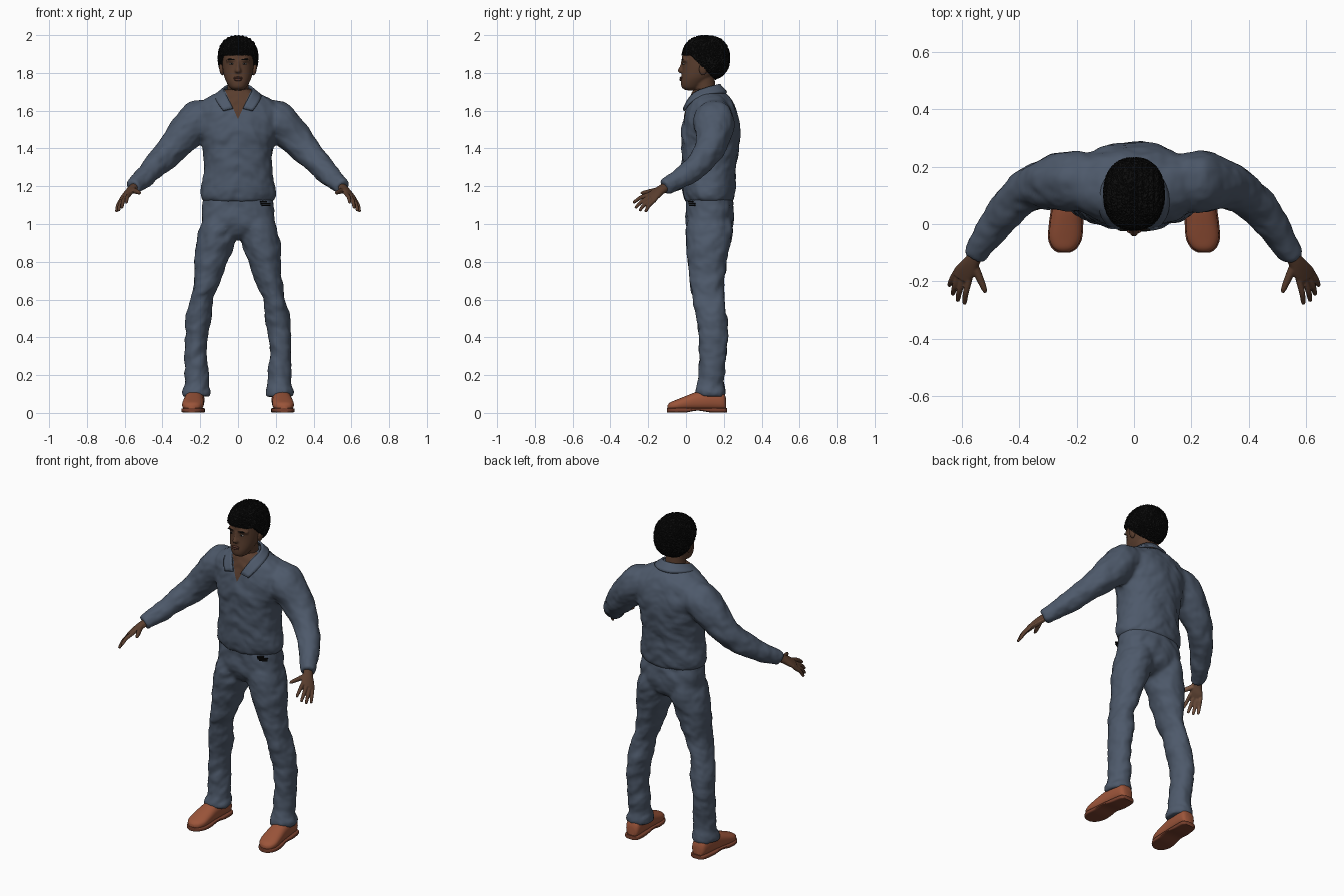
import bpy, bmesh, math, random
from mathutils import Vector, Matrix, noise

random.seed(4)
cube = bpy.data.objects.get("Cube")
if cube:
    bpy.data.objects.remove(cube)


def material(name, r, g, b):
    m = bpy.data.materials.new(name)
    m.use_nodes = True
    m.diffuse_color = (r, g, b, 1)
    bsdf = m.node_tree.nodes["Principled BSDF"]
    bsdf.inputs["Base Color"].default_value = (r, g, b, 1)
    bsdf.inputs["Roughness"].default_value = 0.8
    return m


CLOTH = material("slate blue cloth", 0.075, 0.1, 0.145)
SKIN = material("brown skin", 0.1, 0.047, 0.027)
PALM = material("light palm skin", 0.22, 0.11, 0.065)
HAIR = material("black hair", 0.004, 0.004, 0.004)
LEATHER = material("tan leather", 0.33, 0.09, 0.042)
SOLE = material("dark sole", 0.19, 0.052, 0.027)
LIPS = material("lip brown", 0.09, 0.035, 0.025)
EYE = material("eye white", 0.3, 0.27, 0.25)


# ---------- helpers ----------
def level(z, cx, rx, front, back):
    """Horizontal section: centre, x axis, y axis."""
    return (cx, (front + back) / 2, z, rx, 0, 0, 0, (back - front) / 2, 0)


def tube(points):
    """Round sections along a path of (x, y, z, radius)."""
    pos = [Vector(p[:3]) for p in points]
    out = []
    for i, p in enumerate(points):
        t = (pos[min(i + 1, len(pos) - 1)] - pos[max(i - 1, 0)]).normalized()
        a = t.cross(Vector((0, 0, 1))).normalized()
        out.append((*pos[i], *(a * p[3]), *(t.cross(a) * p[3])))
    return out


def loft(bm, rings, side=1, n=28, steps=4, power=2.0):
    """Closed skin through the sections, smoothly interpolated."""
    pts = [rings[0]] + list(rings) + [rings[-1]]
    rows = []
    for i in range(len(rings) - 1):
        for s in range(steps + (i == len(rings) - 2)):
            t = s / steps
            rows.append([0.5 * (2 * b + (c - a) * t + (2 * a - 5 * b + 4 * c - d) * t * t
                                + (3 * b - a - 3 * c + d) * t ** 3)
                         for a, b, c, d in zip(*pts[i:i + 4])])
    loops = []
    for r in rows:
        o, ax, ay = Vector(r[:3]), Vector(r[3:6]), Vector(r[6:])
        loop = []
        for k in range(n):
            c, s = math.cos(math.tau * k / n), math.sin(math.tau * k / n)
            c = math.copysign(abs(c) ** (2 / power), c)
            s = math.copysign(abs(s) ** (2 / power), s)
            p = o + ax * c + ay * s
            loop.append(bm.verts.new((p.x * side, p.y, p.z)))
        loops.append(loop)
    for a, b in zip(loops, loops[1:]):
        for k in range(n):
            bm.faces.new((a[k - 1], a[k], b[k], b[k - 1]))
    bm.faces.new(loops[0])
    bm.faces.new(loops[-1])


def finish(name, bm, *mats, angle=60):
    bmesh.ops.recalc_face_normals(bm, faces=bm.faces)
    me = bpy.data.meshes.new(name)
    bm.to_mesh(me)
    bm.free()
    ob = bpy.data.objects.new(name, me)
    bpy.context.collection.objects.link(ob)
    for m in mats:
        me.materials.append(m)
    bpy.ops.object.select_all(action='DESELECT')
    ob.select_set(True)
    bpy.context.view_layer.objects.active = ob
    if angle:
        bpy.ops.object.shade_smooth_by_angle(angle=math.radians(angle))
    return ob


def fuse(ob, voxel, rounds, folds=0.0):
    """Merge overlapping skins into one surface and add cloth folds."""
    mod = ob.modifiers.new("fuse", 'REMESH')
    mod.mode, mod.voxel_size, mod.use_smooth_shade = 'VOXEL', voxel, True
    soft = ob.modifiers.new("soften", 'SMOOTH')
    soft.factor, soft.iterations = 0.5, rounds
    for m in ("fuse", "soften"):
        bpy.ops.object.modifier_apply(modifier=m)
    if folds:
        normals = [v.normal.copy() for v in ob.data.vertices]
        for v, nrm in zip(ob.data.vertices, normals):
            q = Vector((v.co.x * 13, v.co.y * 13, v.co.z * 17 + abs(v.co.x) * 8))
            v.co += nrm * folds * (noise.noise(q) + 0.4 * noise.noise(q * 2.3))


def ellipsoid(name, centre, radii, mat, tilt=0.0):
    bm = bmesh.new()
    bmesh.ops.create_icosphere(bm, subdivisions=3, radius=1)
    bm.transform(Matrix.Translation(centre) @ Matrix.Rotation(tilt, 4, 'Y')
                 @ Matrix.Diagonal((*radii, 1)))
    return finish(name, bm, mat)


# ---------- shirt: torso and sleeves ----------
bm = bmesh.new()
loft(bm, [level(1.12, 0, .183, .0, .245), level(1.145, 0, .198, -.012, .256),
          level(1.19, 0, .197, -.017, .26), level(1.3, 0, .182, -.022, .264),
          level(1.4, 0, .188, -.024, .28), level(1.48, 0, .208, -.024, .287),
          level(1.55, 0, .225, -.014, .282), level(1.61, 0, .225, .0, .264),
          level(1.66, 0, .175, .018, .235), level(1.695, 0, .105, .03, .2),
          level(1.715, 0, .07, .045, .175)], n=40, power=2.15)
sleeve = tube([(.11, .15, 1.58, .08), (.2, .148, 1.555, .105), (.28, .145, 1.48, .096),
               (.36, .12, 1.388, .078), (.43, .065, 1.315, .067), (.49, -.01, 1.255, .057),
               (.535, -.08, 1.213, .046), (.556, -.115, 1.194, .041)])
for side in (1, -1):
    loft(bm, sleeve, side)
shirt = finish("shirt", bm, CLOTH, SKIN)
fuse(shirt, 0.011, 5, 0.008)

# open neck: cut the V edges, then colour the faces between them
bm = bmesh.new()
bm.from_mesh(shirt.data)
SLOPE, TIP = 0.45, 1.555
for side in (1, -1):
    near = [f for f in bm.faces if f.calc_center_median().y < .09
            and f.calc_center_median().z > TIP - .03 and abs(f.calc_center_median().x) < .13]
    geom = set(near) | {e for f in near for e in f.edges} | {v for f in near for v in f.verts}
    bmesh.ops.bisect_plane(bm, geom=list(geom), dist=1e-5, plane_co=(0, 0, TIP),
                           plane_no=Vector((side, 0, -SLOPE)).normalized())
for f in bm.faces:
    c = f.calc_center_median()
    f.material_index = int(c.y < .09 and abs(c.x) < SLOPE * (c.z - TIP))
bm.to_mesh(shirt.data)
bm.free()

# ---------- collar ----------
inner = [(.026, -.01, 1.612), (.066, .026, 1.69), (.083, .1, 1.718), (.05, .165, 1.735), (0, .18, 1.74)]
outer = [(.078, -.012, 1.6), (.117, .02, 1.65), (.128, .11, 1.69), (.075, .2, 1.695), (0, .222, 1.695)]
bm = bmesh.new()
rows = [[bm.verts.new(p) for p in edge] for edge in (inner, outer)]
for k in range(4):
    bm.faces.new((rows[0][k], rows[0][k + 1], rows[1][k + 1], rows[1][k]))
collar = finish("collar", bm, CLOTH)
collar.modifiers.new("other half", 'MIRROR')
sub = collar.modifiers.new("round", 'SUBSURF')
sub.levels = sub.render_levels = 2
sub.boundary_smooth = 'PRESERVE_CORNERS'
thick = collar.modifiers.new("thickness", 'SOLIDIFY')
thick.thickness, thick.offset = 0.012, 0

# ---------- trousers ----------
bm = bmesh.new()
loft(bm, [level(1.15, 0, .18, .005, .24), level(1.08, 0, .192, .0, .252),
          level(1.0, 0, .192, .0, .25), level(.95, 0, .16, .025, .225),
          level(.915, 0, .07, .07, .17)], n=40, power=2.3)
leg = [level(1.05, .1, .075, .02, .23), level(.98, .107, .098, .0, .248),
       level(.9, .121, .103, .0, .235), level(.8, .143, .088, .01, .217),
       level(.7, .162, .07, .02, .204), level(.6, .193, .06, .036, .202),
       level(.5, .209, .068, .056, .218), level(.4, .222, .061, .068, .222),
       level(.3, .225, .058, .07, .212), level(.2, .221, .066, .068, .204),
       level(.15, .221, .064, .06, .2), level(.115, .221, .077, .045, .206),
       level(.088, .221, .073, .047, .204)]
for side in (1, -1):
    loft(bm, leg, side)
trousers = finish("trousers", bm, CLOTH)
fuse(trousers, 0.011, 4, 0.008)

# ---------- dark marks on the left hip ----------
for k, (x, z, w) in enumerate([(.135, 1.118, .02), (.145, 1.108, .028), (.148, 1.098, .024)]):
    y = .125 - .127 * (1 - (x / .192) ** 2.3) ** (1 / 2.3)
    bm = bmesh.new()
    bmesh.ops.create_cube(bm, size=1)
    bm.transform(Matrix.Translation((x, y - .002, z)) @ Matrix.Rotation(.55, 4, 'Z')
                 @ Matrix.Diagonal((w * 2, .009, .007, 1)))
    finish(f"hip_mark_{k + 1}", bm, HAIR, angle=0)

# ---------- hands ----------
W = Vector((.047, .028, -.03)).normalized()
F = Vector((.045, -.08, -.06)).normalized()
N = W.cross(F).normalized()
palm = [(*c, *(W * w), *(N * t)) for c, w, t in [
    ((.54, -.092, 1.206), .026, .022), ((.565, -.13, 1.182), .03, .021),
    ((.585, -.16, 1.16), .039, .018), ((.602, -.19, 1.141), .036, .012)]]
fingers = [((.575, -.193, 1.158), (.592, -.28, 1.113)), ((.595, -.19, 1.144), (.616, -.27, 1.085)),
           ((.61, -.182, 1.132), (.633, -.247, 1.07)), ((.62, -.168, 1.125), (.645, -.216, 1.064))]
for side, label in ((1, "left"), (-1, "right")):
    bm = bmesh.new()
    loft(bm, palm, side, n=20)
    for base, tip in fingers:
        a, b = Vector(base), Vector(tip)
        mid = a.lerp(b, .5) + Vector((.003, -.003, .005))
        loft(bm, tube([(*(a - (b - a) * .3), .01), (*a, .0115), (*mid, .0105),
                       (*a.lerp(b, .93), .008), (*b, .004)]), side, n=12)
    loft(bm, tube([(.562, -.135, 1.182, .016), (.54, -.185, 1.173, .0135),
                   (.523, -.225, 1.166, .01), (.518, -.24, 1.163, .005)]), side, n=12)
    hand = finish(label + "_hand", bm, SKIN, PALM)
    fuse(hand, 0.0035, 2)
    down = N if N.z < 0 else -N
    down = Vector((down.x * side, down.y, down.z))
    for p in hand.data.polygons:
        p.material_index = int(p.normal.dot(down) > .35)

# ---------- shoes ----------
last = [(.212, .026, .075), (.195, .043, .11), (.13, .05, .125), (.06, .052, .112),
        (.0, .056, .09), (-.05, .055, .07), (-.083, .039, .056), (-.097, .016, .042)]


def shoe_ring(y, half, low, high):
    return (.237 - y * .07, y, (low + high) / 2, half, 0, 0, 0, 0, (high - low) / 2)


for side, label in ((1, "left"), (-1, "right")):
    bm = bmesh.new()
    loft(bm, [shoe_ring(y, w, .012, top) for y, w, top in last], side, power=2.4)
    finish(label + "_shoe", bm, LEATHER)
    bm = bmesh.new()
    loft(bm, [shoe_ring(y * 1.03, w + .004, .012 if .0 < y < .1 else .002, .026)
              for y, w, top in last], side, power=5)
    finish(label + "_sole", bm, SOLE, angle=40)

# ---------- head and neck ----------
bm = bmesh.new()
loft(bm, [level(1.708, 0, .025, .0, .05), level(1.722, 0, .043, -.022, .075),
          level(1.75, 0, .06, -.027, .11), level(1.78, 0, .073, -.024, .145),
          level(1.82, 0, .081, -.02, .175), level(1.86, 0, .084, -.02, .195),
          level(1.9, 0, .083, -.018, .2), level(1.94, 0, .074, .005, .19),
          level(1.97, 0, .04, .05, .14)], n=32, power=2.15)
loft(bm, [level(1.58, 0, .07, .06, .17), level(1.68, 0, .06, .052, .16),
          level(1.73, 0, .057, .04, .155), level(1.79, 0, .06, .03, .15)])
loft(bm, [level(1.868, 0, .009, -.024, .01), level(1.835, 0, .011, -.033, .01),
          level(1.812, 0, .018, -.045, .01), level(1.8, 0, .015, -.036, .01)], n=16)
for side in (1, -1):  # brow ridges and cheekbones
    loft(bm, tube([(.008, -.012, 1.866, .008), (.035, -.011, 1.871, .011),
                   (.062, .008, 1.864, .008)]), side, n=12)
head = finish("head", bm, SKIN)
fuse(head, 0.005, 4)
ellipsoid("upper_lip", (0, -.025, 1.774), (.025, .009, .006), LIPS)
ellipsoid("lower_lip", (0, -.026, 1.764), (.022, .009, .007), LIPS)
for side, label in ((1, "left"), (-1, "right")):
    ellipsoid(label + "_ear", (side * .088, .09, 1.82), (.011, .021, .033), SKIN, side * .15)
    ellipsoid(label + "_eye", (side * .034, -.011, 1.848), (.013, .007, .005), EYE)
    ellipsoid(label + "_pupil", (side * .034, -.016, 1.848), (.005, .004, .005), HAIR)
    ellipsoid(label + "_eyebrow", (side * .036, -.019, 1.871), (.021, .006, .004), HAIR, side * -.08)

# ---------- hair: lumpy cap trimmed along the hairline ----------
bm = bmesh.new()
bmesh.ops.create_icosphere(bm, subdivisions=6, radius=1)
for v in bm.verts:
    d = v.co.copy()
    d /= sum(abs(c) ** 2.3 for c in d) ** (1 / 2.3)
    rough = 1 + random.uniform(-.02, .025) + .02 * math.sin(d.x * 34) * max(d.z, 0)
    p = Vector((0, .105, 1.878)) + Vector((d.x * .106, d.y * .126, d.z * .119)) * rough
    back = min(max((p.y - .025) / .13, 0), 1)
    line = 1.897 - .132 * back + random.uniform(-.005, .005)
    v.co = (p.x, p.y, max(p.z, line))
finish("hair", bm, HAIR, angle=0)
